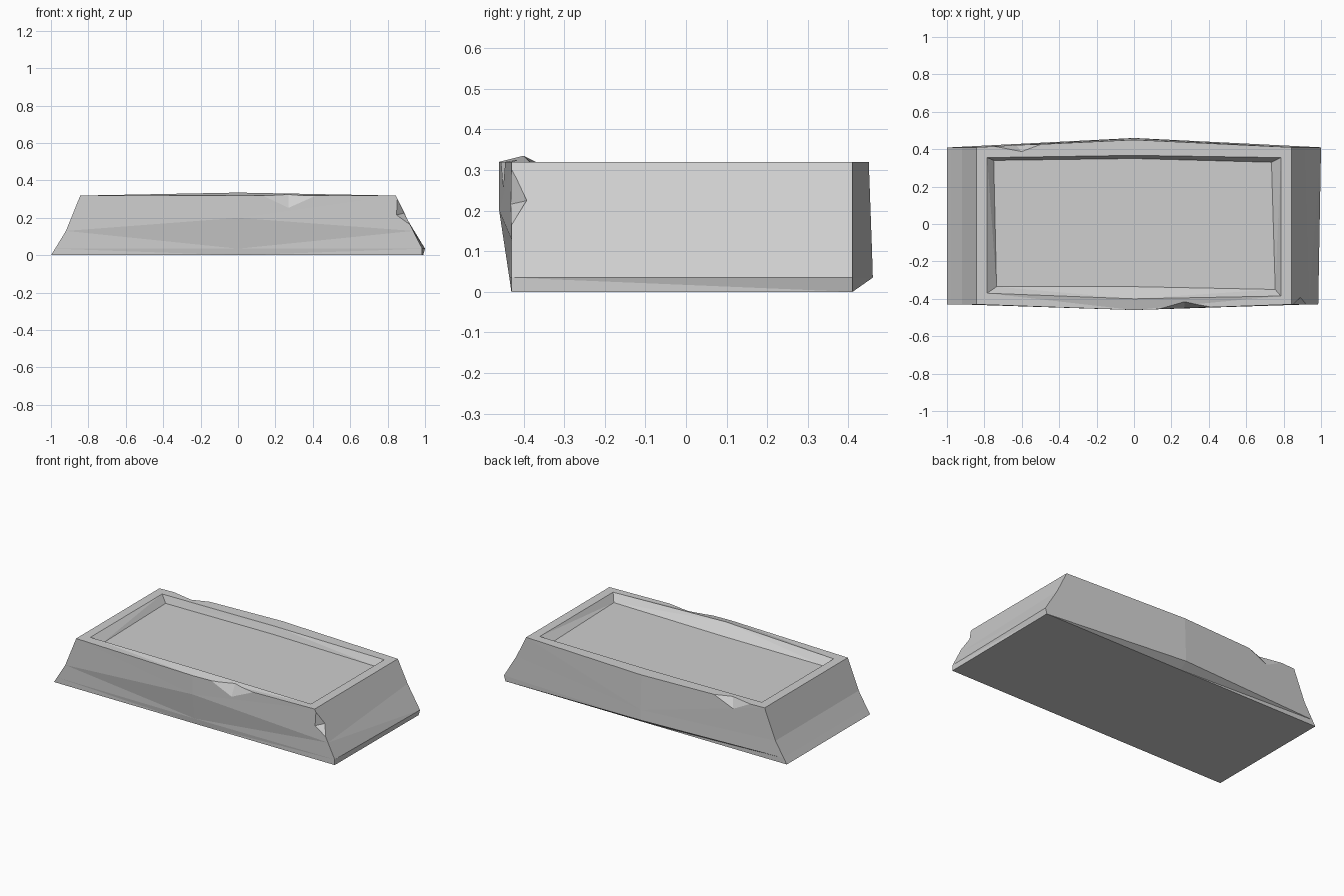
import bpy
import bmesh

cube = bpy.data.objects.get("Cube")
if cube:
    bpy.data.objects.remove(cube, do_unlink=True)

stone = bpy.data.materials.new("grey stone")
stone.use_nodes = True
stone.diffuse_color = (0.62, 0.62, 0.62, 1)
stone.node_tree.nodes["Principled BSDF"].inputs["Base Color"].default_value = (0.62, 0.62, 0.62, 1)


def make_object(name, bm):
    bmesh.ops.recalc_face_normals(bm, faces=bm.faces)
    mesh = bpy.data.meshes.new(name)
    bm.to_mesh(mesh)
    bm.free()
    mesh.materials.append(stone)
    obj = bpy.data.objects.new(name, mesh)
    bpy.context.collection.objects.link(obj)
    return obj


def ring(bm, left, right, front, back, heights):
    """Six-point outline; left/right are (front, back), front/back are (left, middle, right)."""
    if not isinstance(heights, tuple):
        heights = (heights,) * 6
    xs = (left[0], 0, right[0], right[1], 0, left[1])
    ys = front + back[::-1]
    return [bm.verts.new(p) for p in zip(xs, ys, heights)]


# Slab: outer rings from the base up, then the rim and the sunken floor
bm = bmesh.new()
edge = -0.43
rings = [
    ring(bm, (-1, -1), (0.985, 0.99), (edge,) * 3, (0.41,) * 3, 0),
    ring(bm, (-0.978, -0.978), (0.985, 1), (edge, -0.435, edge), (0.41, 0.46, 0.41), 0.035),
    ring(bm, (-0.92, -0.92), (0.937, 0.912), (edge, -0.46, edge), (0.41, 0.458, 0.41),
         (0.13, 0.2, 0.13, 0.18, 0.1, 0.13)),
    ring(bm, (-0.843, -0.843), (0.843, 0.843), (edge, -0.46, edge), (0.41, 0.45, 0.41), 0.32),
    ring(bm, (-0.785, -0.785), (0.785, 0.785), (-0.37, -0.4, -0.385), (0.355, 0.367, 0.355),
         (0.32, 0.335, 0.32, 0.32, 0.32, 0.32)),
    ring(bm, (-0.735, -0.75), (0.755, 0.735), (-0.335, -0.335, -0.35), (0.34, 0.35, 0.33), 0.275),
]
for low, high in zip(rings, rings[1:]):
    for i in range(6):
        j = (i + 1) % 6
        bm.faces.new((low[i], low[j], high[j], high[i]))
bm.faces.new(rings[0][::-1])
bm.faces.new(rings[-1])
bmesh.ops.triangulate(bm, faces=bm.faces[:])
slab = make_object("stone_slab", bm)

# Chips: each cutter has two inner facets and an apex well outside the slab
chips = {
    "front_chip": [(0.11, -0.458, 0.325), (0.43, -0.446, 0.322), (0.27, -0.452, 0.25),
                   (0.27, -0.414, 0.328), (0.27, -0.6, 0.45)],
    "corner_chip": [(0.85, -0.432, 0.308), (0.845, -0.434, 0.215), (0.922, -0.432, 0.16),
                    (0.888, -0.39, 0.225), (1.05, -0.6, 0.25)],
    "back_chip": [(-0.76, 0.417, 0.322), (-0.48, 0.431, 0.322), (-0.63, 0.422, 0.262),
                  (-0.6, 0.386, 0.322), (-0.62, 0.6, 0.45)],
}
bpy.context.view_layer.objects.active = slab
for name, points in chips.items():
    bm = bmesh.new()
    for p in points:
        bm.verts.new(p)
    bmesh.ops.convex_hull(bm, input=bm.verts[:])
    cutter = make_object(name, bm)
    cutter.hide_render = True
    cut = slab.modifiers.new(name, "BOOLEAN")
    cut.operation = "DIFFERENCE"
    cut.solver = "EXACT"
    cut.object = cutter
    bpy.ops.object.modifier_apply(modifier=name)
    bpy.data.objects.remove(cutter, do_unlink=True)
